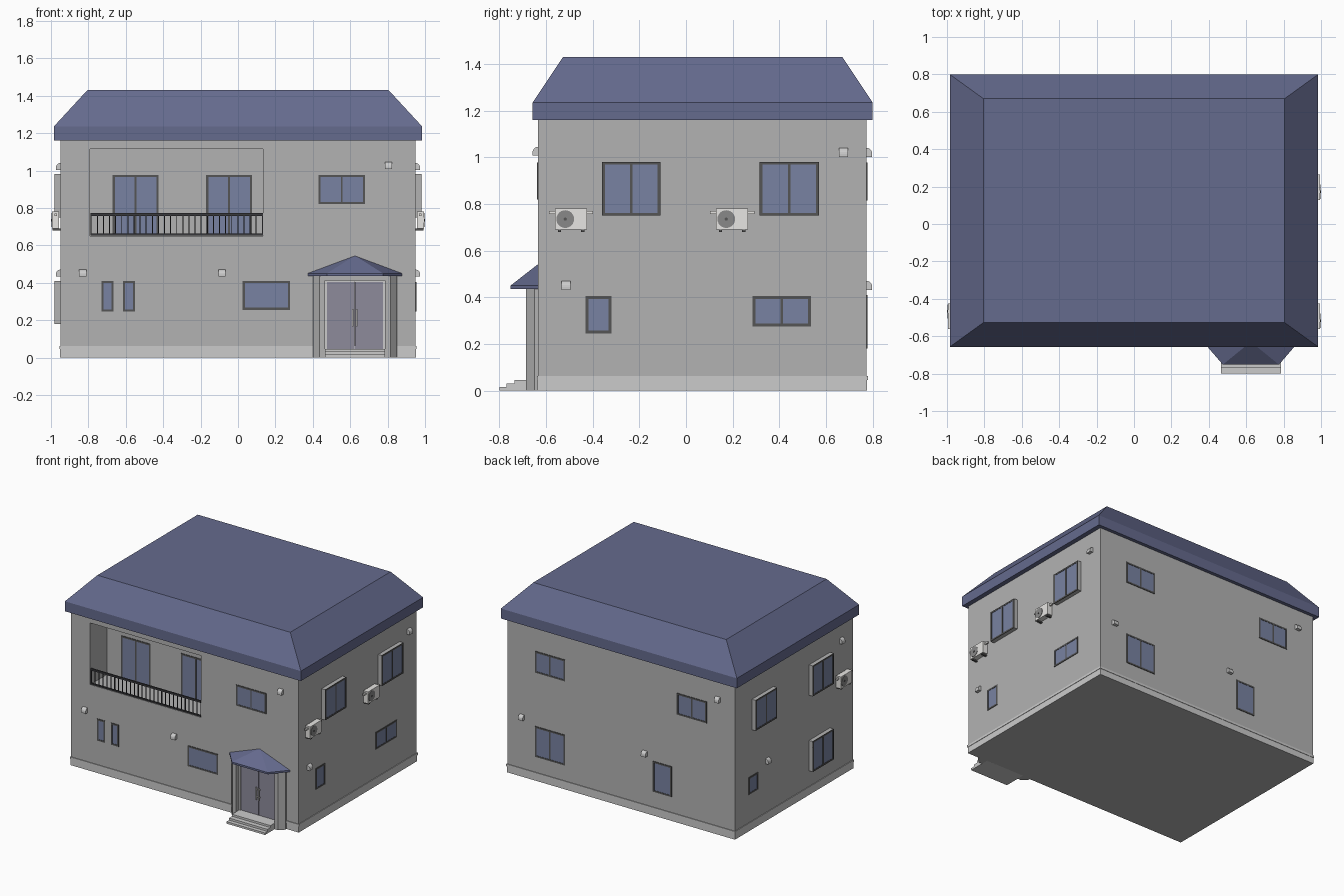
import bpy, bmesh, math

if "Cube" in bpy.data.objects:
    bpy.data.objects.remove(bpy.data.objects["Cube"])

X, YF, YB = 0.95, -0.634, 0.774     # wall planes


def mat(name, r, g, b):
    m = bpy.data.materials.new(name)
    m.diffuse_color = (r, g, b, 1)
    m.use_nodes = True
    m.node_tree.nodes["Principled BSDF"].inputs["Base Color"].default_value = m.diffuse_color
    return m


WALL = mat("wall", .45, .45, .45)
STONE = mat("stone", .56, .56, .56)
TRIM = mat("trim", .78, .78, .78)
ROOF = mat("roof", .13, .145, .27)
GLASS = mat("glass", .19, .225, .36)
DOOR = mat("door", .27, .26, .33)
FRAME = mat("frame", .09, .09, .09)
IRON = mat("iron", .04, .04, .045)
WHITE = mat("white", .8, .79, .77)
FAN = mat("fan", .25, .25, .25)


def at(side, u, d, z):
    """Wall coordinates: u along the wall, d outward, z up."""
    return {"front": (u, YF - d, z), "back": (u, YB + d, z),
            "right": (X + d, u, z), "left": (-X - d, u, z)}[side]


def loft(bm, rings):
    vs = [[bm.verts.new(p) for p in r] for r in rings]
    n = len(vs[0])
    for a, b in zip(vs, vs[1:]):
        for i in range(n):
            bm.faces.new((a[i], a[(i + 1) % n], b[(i + 1) % n], b[i]))
    bm.faces.new(vs[0])
    bm.faces.new(vs[-1])


def rect(x0, x1, y0, y1, z):
    return [(x0, y0, z), (x1, y0, z), (x1, y1, z), (x0, y1, z)]


def finish(name, bm, material):
    bmesh.ops.remove_doubles(bm, verts=bm.verts, dist=1e-6)
    bmesh.ops.recalc_face_normals(bm, faces=bm.faces)
    me = bpy.data.meshes.new(name)
    bm.to_mesh(me)
    bm.free()
    me.materials.append(material)
    ob = bpy.data.objects.new(name, me)
    bpy.context.collection.objects.link(ob)
    return ob


def lofted(name, material, *solids):
    bm = bmesh.new()
    for s in solids:
        loft(bm, s)
    return finish(name, bm, material)


def block(x0, x1, y0, y1, z0, z1):
    return [rect(x0, x1, y0, y1, z0), rect(x0, x1, y0, y1, z1)]


def wblock(side, u0, u1, d0, d1, z0, z1):
    return [[at(side, *p) for p in rect(u0, u1, d0, d1, z)] for z in (z0, z1)]


# House walls with the balcony recess cut out
walls = lofted("walls", WALL, block(-X, X, YF, YB, 0, 1.17))
cutter = lofted("balcony_cutter", WALL, block(-.79, .135, YF - .1, YF + .2, .65, 1.115))
cutter.hide_render = True
mod = walls.modifiers.new("recess", "BOOLEAN")
mod.operation, mod.object, mod.solver = "DIFFERENCE", cutter, "EXACT"
bpy.context.view_layer.objects.active = walls
bpy.ops.object.modifier_apply(modifier="recess")
bpy.data.objects.remove(cutter)

# Plinth and its ledge
lofted("plinth", STONE, block(-X - .002, X + .002, YF - .002, YB + .002, 0, .046))
lofted("plinth_ledge", TRIM, block(-X - .005, X + .005, YF - .005, YB + .005, .046, .063))

# Main roof: fascia, four slopes and a flat top
lofted("roof", ROOF, [rect(-.985, .985, -.657, .8, 1.16), rect(-.985, .985, -.657, .8, 1.235),
                      rect(-.805, .805, -.527, .67, 1.43)])


# Windows: glass, frame bars, optional mullion, optional projecting box
def window(side, u0, u1, z0, z1, panes=2, base=0.0, box=0.0):
    if box:
        lofted("window_box", WALL, wblock(side, u0, u1, 0, box, z0, z1))
    d0, d1, t = base + box, base + box + .004, .012
    lofted("window_glass", GLASS, wblock(side, u0 + t / 2, u1 - t / 2, d0 - .002, d0 + .002,
                                         z0 + t / 2, z1 - t / 2))
    bars = [(u0, u0 + t, z0, z1), (u1 - t, u1, z0, z1),
            (u0 + t, u1 - t, z0, z0 + t), (u0 + t, u1 - t, z1 - t, z1)]
    if panes == 2:
        m = (u0 + u1) / 2
        bars.append((m - .005, m + .005, z0 + t, z1 - t))
    lofted("window_frame", FRAME, *[wblock(side, a, b, d0 - .002, d1, c, e) for a, b, c, e in bars])


for u in (-.67, -.17):
    window("front", u, u + .245, .652, .977, base=-.2)
window("front", .43, .68, .82, .977)
window("front", -.73, -.665, .245, .41, 1)
window("front", -.615, -.55, .245, .41, 1)
window("front", .025, .278, .255, .41, 1)
for s in ("right", "left"):
    window(s, -.36, -.11, .75, .98, box=.028)
    window(s, .315, .57, .75, .98, box=.028)
window("right", -.43, -.32, .245, .405, 1)
window("right", .285, .535, .275, .405)
window("left", -.36, -.11, .18, .41, box=.028)
window("left", .50, .61, .275, .405, 1)
window("back", .467, .717, .815, .977)
window("back", -.717, -.467, .815, .977)
window("back", .467, .717, .18, .41)
window("back", -.425, -.267, .18, .41, 1)


# Vent hoods: rounded top, flat bottom
def vent(side, u, z):
    prof = [(-.002, -.018), (.024, -.018)]
    prof += [(.024 * math.cos(a), -.006 + .026 * math.sin(a))
             for a in (math.radians(18 * i) for i in range(6))] + [(-.002, .02)]
    lofted("vent_hood", TRIM, [[at(side, u + k, d, z + h) for d, h in prof] for k in (-.019, .019)])


for v in (("front", .805, 1.025), ("front", -.83, .45), ("front", -.085, .45),
          ("right", .675, 1.02), ("right", -.515, .45), ("left", .39, .45),
          ("left", -.49, 1.02), ("back", -.81, 1.02), ("back", .825, .45), ("back", -.2, .45)):
    vent(*v)


# Air conditioners: case, fan disc, side grips and feet
def aircon(side, u):
    s = 1 if side == "right" else -1
    lofted("aircon_case", WHITE, wblock(side, u - .068, u + .068, .006, .045, .69, .78),
           *[wblock(side, u + a, u + a + .028, .018, .03, .757, .77) for a in (-.095, .067)])
    disc = [(u - s * .025 + .038 * math.cos(a), .735 + .038 * math.sin(a))
            for a in (math.tau * i / 24 for i in range(24))]
    lofted("aircon_fan", FAN, [[at(side, p, d, z) for p, z in disc] for d in (.044, .048)])
    hub = [(u - s * .025 + .007 * math.cos(a), .735 + .007 * math.sin(a))
           for a in (math.tau * i / 10 for i in range(10))]
    lofted("aircon_hub", FRAME, [[at(side, p, d, z) for p, z in hub] for d in (.047, .05)])
    lofted("aircon_feet", FRAME, *[wblock(side, u + a - .007, u + a + .007, -.002, .042, .68, .69)
                                   for a in (-.05, .05)])


aircon("right", -.4925)
aircon("right", .1975)
aircon("left", -.4925)

# Balcony railing
N = 29
rail = [block(-.788, .133, YF, YF + .012, .758, .772), block(-.788, .133, YF, YF + .012, .652, .662)]
for i in range(N):
    x = -.785 + .915 * i / (N - 1)
    rail.append(block(x - .0025, x + .0025, YF + .003, YF + .009, .66, .76))
lofted("balcony_railing", IRON, *rail)

# Entrance porch: chamfered pillars, lintel, steps and roof
C = .625
half = [(.225, -.63), (.225, -.65), (.19, -.685), (.16, -.685), (.16, -.63)]
lofted("porch_pillars", WALL, *[[[(C + s * a, y, z) for a, y in half] for z in (0, .44)] for s in (-1, 1)])
lofted("porch_lintel", WALL, block(C - .16, C + .16, -.68, -.63, .412, .44))
lofted("porch_steps", STONE, *[block(C - .16, C + .16, y, -.63, 0, z)
                               for y, z in ((-.8, .015), (-.77, .031), (-.735, .046))])
eave = [(-.255, -.63), (-.15, -.752), (.15, -.752), (.255, -.63)]
bm = bmesh.new()
low, up = [[bm.verts.new((C + a, y, z)) for a, y in eave] for z in (.436, .45)]
apex = bm.verts.new((C, -.63, .545))
bm.faces.new(low)
for i in range(4):
    j = (i + 1) % 4
    bm.faces.new((low[i], low[j], up[j], up[i]))
    bm.faces.new((up[i], up[j], apex))
finish("porch_roof", bm, ROOF)

# Double door with frame and pull handles
lofted("door_leaves", DOOR, block(C - .15, C - .001, -.644, -.63, .046, .405),
       block(C + .001, C + .15, -.644, -.63, .046, .405))
lofted("door_frame", STONE, block(C - .16, C - .15, -.65, -.63, .046, .412),
       block(C + .15, C + .16, -.65, -.63, .046, .412), block(C - .15, C + .15, -.65, -.63, .405, .412))
handles = []
for s in (-1, 1):
    x = C + s * .011
    handles.append(block(x - .004, x + .004, -.662, -.655, .165, .26))
    handles += [block(x - .003, x + .003, -.657, -.64, z, z + .008) for z in (.18, .237)]
lofted("door_handles", WHITE, *handles)
